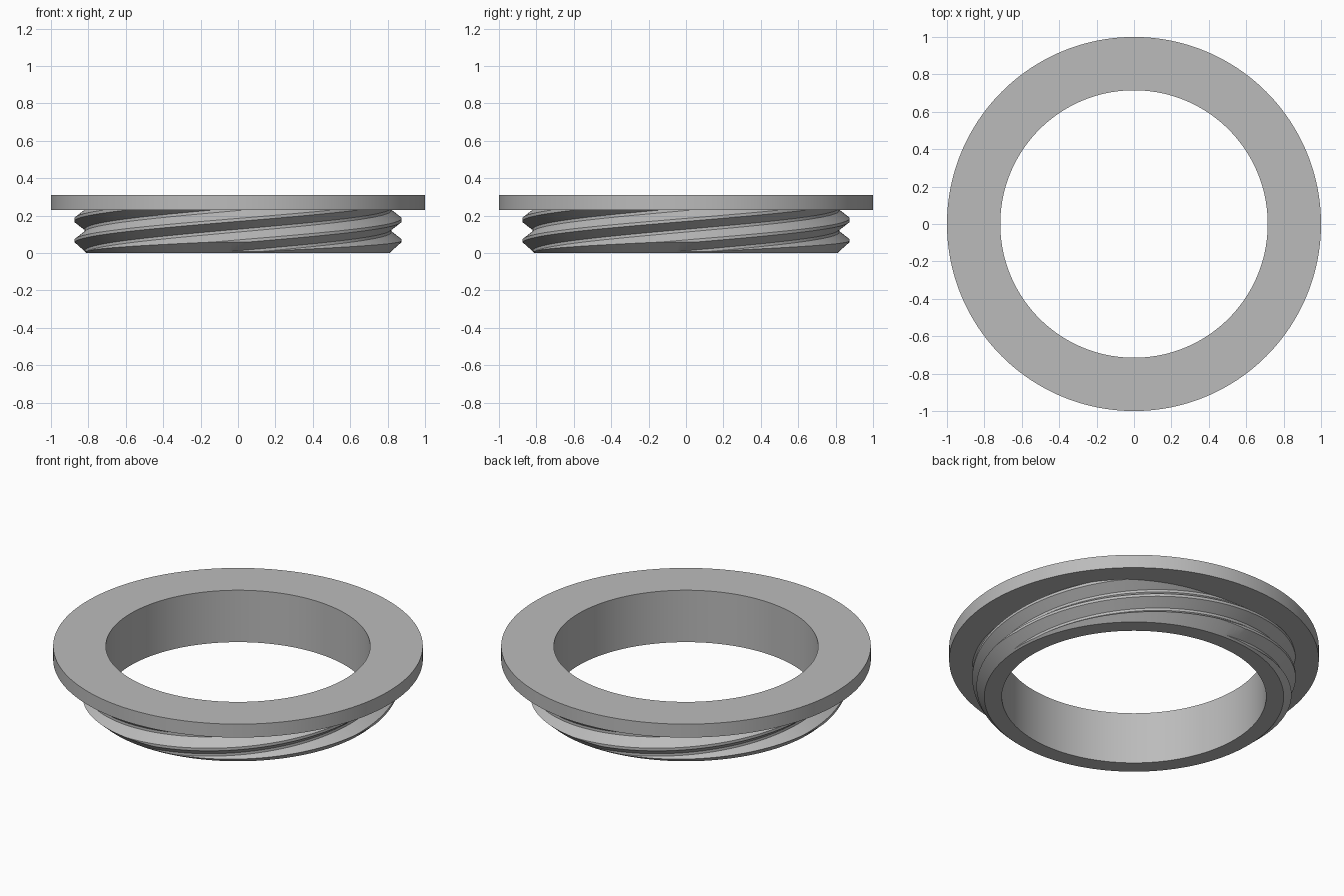
import bpy, bmesh, math

if "Cube" in bpy.data.objects:
    bpy.data.objects.remove(bpy.data.objects["Cube"])

SEGS = 192
R_IN, R_ROOT, R_CREST, R_FLANGE = 0.715, 0.82, 0.875, 1.0
Z_NECK, Z_TOP = 0.23, 0.31
STARTS, PITCH, CREST_Z = 4, 0.115, 0.062

grey = bpy.data.materials.new("light grey")
grey.diffuse_color = (0.5, 0.5, 0.5, 1)
grey.use_nodes = True
grey.node_tree.nodes["Principled BSDF"].inputs["Base Color"].default_value = grey.diffuse_color


def make_object(name, bm):
    mesh = bpy.data.meshes.new(name)
    bmesh.ops.recalc_face_normals(bm, faces=bm.faces)
    bm.to_mesh(mesh)
    bm.free()
    mesh.materials.append(grey)
    ob = bpy.data.objects.new(name, mesh)
    bpy.context.collection.objects.link(ob)
    return ob


def skin(columns):
    """Join neighbouring columns of points with faces and weld them."""
    bm = bmesh.new()
    cols = [[bm.verts.new(p) for p in col] for col in columns]
    for a, b in zip(cols, cols[1:]):
        for i in range(len(a) - 1):
            bm.faces.new((a[i], b[i], b[i + 1], a[i + 1]))
    bmesh.ops.remove_doubles(bm, verts=bm.verts, dist=1e-5)
    return bm


def polar(r, t, z):
    return (r * math.cos(t), r * math.sin(t), z)


def lathe(name, profile):
    angles = [2 * math.pi * s / SEGS for s in range(SEGS + 1)]
    return make_object(name, skin([[polar(r, t, z) for r, z in profile] for t in angles]))


# Four-start helical thread, longer than the neck and capped flat at both ends
low, high = -0.2, 0.45
section = [(-0.05, R_ROOT), (-0.008, R_CREST), (0.008, R_CREST), (0.05, R_ROOT)]
columns = []
for s in range(SEGS + 1):
    t = 2 * math.pi * s / SEGS
    rise = STARTS * PITCH * s / SEGS
    col = [polar(R_ROOT, t, low)]
    for k in range(-9, 7):
        for dz, r in section:
            z = CREST_Z + k * PITCH + dz + rise
            inside = low < z < high
            col.append(polar(r if inside else R_ROOT, t, min(max(z, low), high)))
    col.append(polar(R_ROOT, t, high))
    columns.append(col)
bm = skin(columns)
bmesh.ops.holes_fill(bm, edges=[e for e in bm.edges if e.is_boundary], sides=0)
blank = make_object("thread_blank", bm)
blank.hide_render = True

# Neck: chamfered ring trimmed by the thread blank
neck = lathe("threaded_neck", [(R_IN, 0), (0.81, 0), (0.91, 0.09), (0.91, Z_NECK),
                               (R_IN, Z_NECK), (R_IN, 0)])
trim = neck.modifiers.new("thread", 'BOOLEAN')
trim.operation, trim.solver, trim.object = 'INTERSECT', 'EXACT', blank
bpy.context.view_layer.objects.active = neck
bpy.ops.object.modifier_apply(modifier="thread")
bpy.data.objects.remove(blank)

# Open the neck where it meets the flange
bm = bmesh.new()
bm.from_mesh(neck.data)
joint = [f for f in bm.faces if all(v.co.z > Z_NECK - 1e-4 for v in f.verts)]
bmesh.ops.delete(bm, geom=joint, context='FACES')
bm.to_mesh(neck.data)
bm.free()

# Flange: flat disc with a hole
flange = lathe("flange", [(R_ROOT - 0.005, Z_NECK), (R_FLANGE, Z_NECK), (R_FLANGE, Z_TOP),
                          (R_IN, Z_TOP), (R_IN, Z_NECK)])

for ob in (neck, flange):
    bpy.ops.object.select_all(action='DESELECT')
    ob.select_set(True)
    bpy.context.view_layer.objects.active = ob
    bpy.ops.object.shade_smooth_by_angle(angle=math.radians(25))
